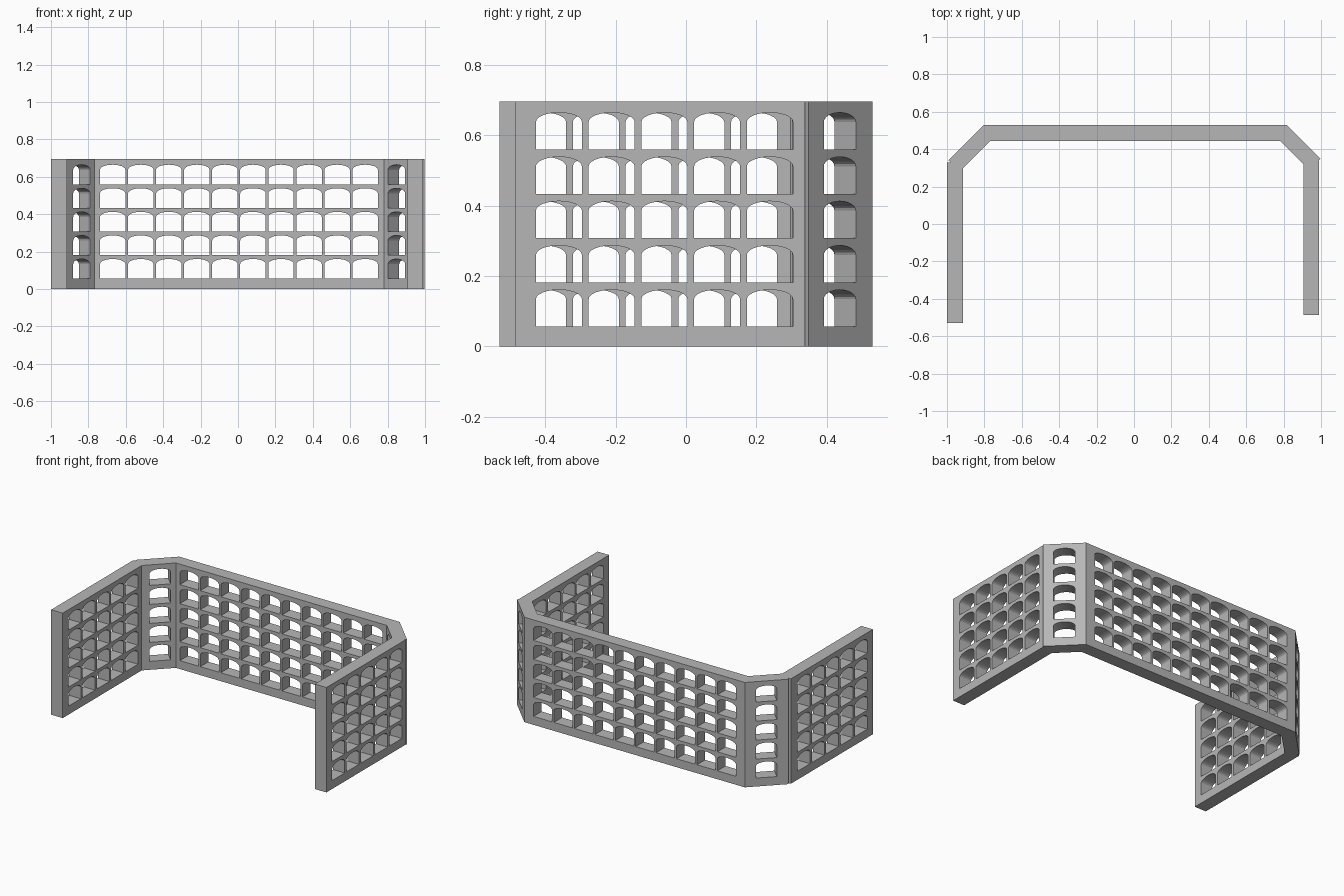
import bpy
import bmesh
import math
from mathutils import Vector

cube = bpy.data.objects.get("Cube")
if cube:
    bpy.data.objects.remove(cube, do_unlink=True)

HEIGHT = 0.696
THICK = 0.085
PITCH = 0.15      # spacing of the openings along a wall
ROW = 0.126       # spacing of the storeys
SILL = 0.056
OPEN_H = 0.105
RISE = 0.027      # height of the arched head

stone = bpy.data.materials.new("stone grey")
stone.use_nodes = True
GREY = (0.47, 0.47, 0.47, 1)
stone.diffuse_color = GREY
stone.node_tree.nodes["Principled BSDF"].inputs["Base Color"].default_value = GREY


def add_loop(curve, points):
    spline = curve.splines.new("POLY")
    spline.points.add(len(points) - 1)
    for p, (u, z) in zip(spline.points, points):
        p.co = (u, z, 0, 1)
    spline.use_cyclic_u = True


def arch(u, z, width):
    """Opening outline: straight jambs with a flat elliptical head."""
    half, spring = width / 2, z + OPEN_H - RISE
    head = [(u + half + half * math.cos(a), spring + RISE * math.sin(a))
            for a in (math.pi * i / 12 for i in range(13))]
    return [(u, z), (u + width, z)] + head


def wall(name, start, end, inward, first, count, width=0.131, trims=(0, 0)):
    """Pierced slab on the outer line start-end; trims slide its inner corners."""
    start, end, inward = Vector(start), Vector(end), Vector(inward).normalized()
    length = (end - start).length
    along = (end - start) / length

    # Pierced elevation, filled and extruded
    curve = bpy.data.curves.new(name, "CURVE")
    curve.dimensions = "2D"
    curve.fill_mode = "BOTH"
    curve.extrude = THICK / 2
    add_loop(curve, [(0, 0), (length, 0), (length, HEIGHT), (0, HEIGHT)])
    for row in range(5):
        for col in range(count):
            add_loop(curve, arch(first + col * PITCH, SILL + row * ROW, width))
    temp = bpy.data.objects.new(name + "_outline", curve)
    bpy.context.collection.objects.link(temp)
    graph = bpy.context.evaluated_depsgraph_get()
    mesh = bpy.data.meshes.new_from_object(temp.evaluated_get(graph))
    bpy.data.objects.remove(temp, do_unlink=True)

    # Stand the slab up in its place in the plan
    bm = bmesh.new()
    bm.from_mesh(mesh)
    bmesh.ops.remove_doubles(bm, verts=bm.verts, dist=0.0001)
    for v in bm.verts:
        u, z, depth = v.co.x, v.co.y, v.co.z + THICK / 2
        if depth > THICK / 2:
            if u < 0.001:
                u += trims[0]
            elif u > length - 0.001:
                u -= trims[1]
        p = start + along * u + inward * depth
        v.co = (p.x, p.y, z)
    bmesh.ops.recalc_face_normals(bm, faces=bm.faces)
    bm.to_mesh(mesh)
    bm.free()
    mesh.materials.clear()
    mesh.materials.append(stone)
    for poly in mesh.polygons:
        poly.material_index = 0
        poly.use_smooth = False
    mesh.name = name
    obj = bpy.data.objects.new(name, mesh)
    bpy.context.collection.objects.link(obj)
    return obj


MITRE = THICK * math.tan(math.radians(22.5))

# Long back wall
wall("back_wall", (-0.803, 0.53), (0.815, 0.53), (0, -1),
     0.065, 10, 0.136, (MITRE, MITRE))

# Angled corner walls
wall("right_corner_wall", (-0.992, 0.341), (-0.803, 0.53), (1, -1),
     0.072, 1, 0.128, (0, MITRE))
wall("left_corner_wall", (0.997, 0.348), (0.815, 0.53), (-1, -1),
     0.062, 1, 0.129, (0.02, MITRE))

# Side walls, slightly offset from each other
wall("right_side_wall", (-1.0, -0.53), (-1.0, 0.329), (1, 0), 0.058, 5)
wall("left_side_wall", (0.99, -0.487), (0.99, 0.339), (-1, 0), 0.060, 5)
